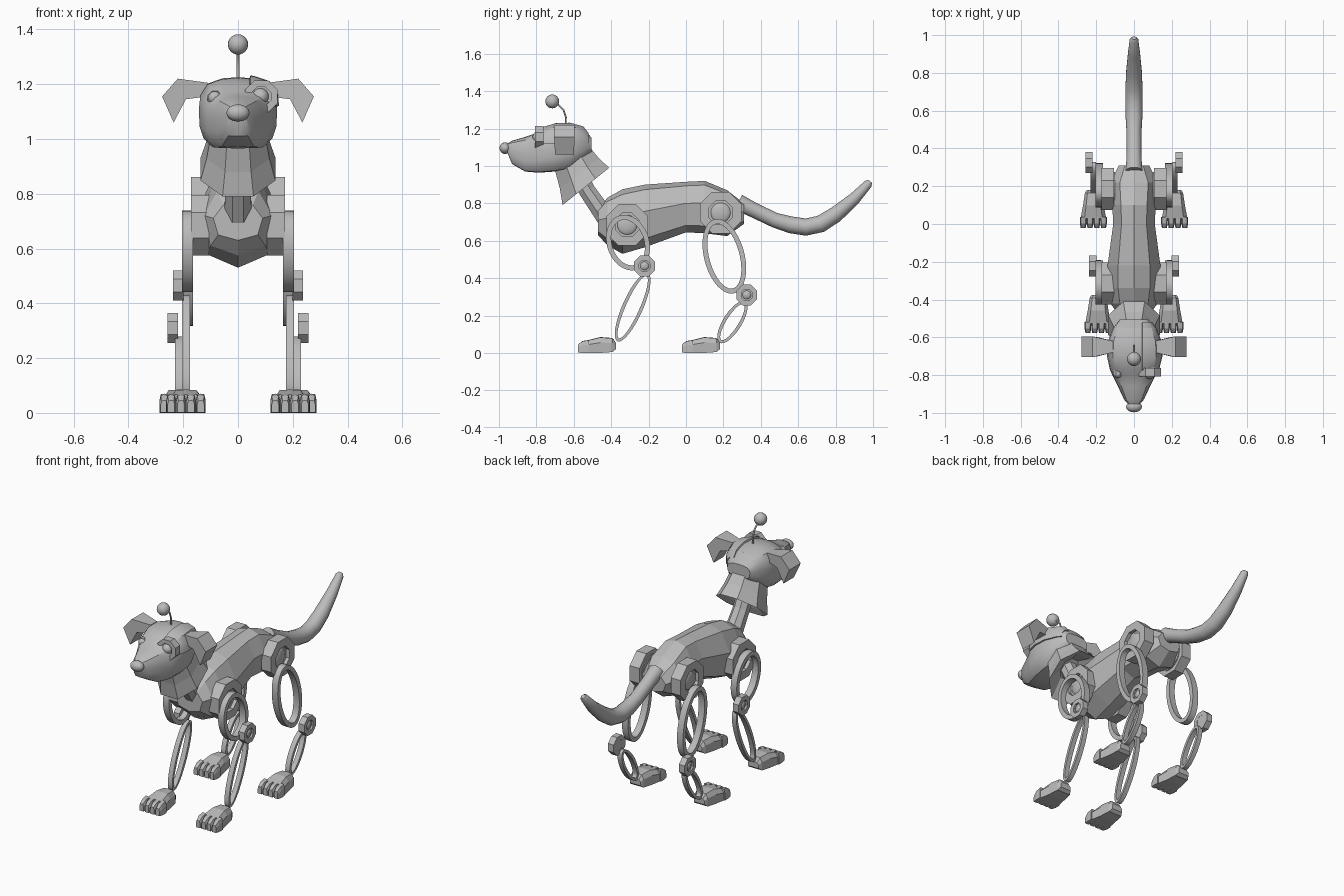
import bpy, bmesh
from math import sin, cos, pi, radians
from mathutils import Vector

cube = bpy.data.objects.get("Cube")
if cube:
    bpy.data.objects.remove(cube)

GREY = (0.5, 0.5, 0.5, 1)
mat = bpy.data.materials.new("plain grey")
mat.use_nodes = True
mat.diffuse_color = GREY
mat.node_tree.nodes["Principled BSDF"].inputs["Base Color"].default_value = GREY


def finish(name, bm, smooth=None):
    bmesh.ops.recalc_face_normals(bm, faces=bm.faces)
    me = bpy.data.meshes.new(name)
    bm.to_mesh(me)
    bm.free()
    me.materials.append(mat)
    if smooth:
        for p in me.polygons:
            p.use_smooth = True
        me.set_sharp_from_angle(angle=radians(smooth))
    ob = bpy.data.objects.new(name, me)
    bpy.context.collection.objects.link(ob)
    return ob


def loft_mesh(rings, closed=False):
    """Skin a list of equal point rings; cap the ends unless closed."""
    bm = bmesh.new()
    rows = [[bm.verts.new(p) for p in r] for r in rings]
    n = len(rows[0])
    pairs = list(zip(rows, rows[1:])) + ([(rows[-1], rows[0])] if closed else [])
    for a, b in pairs:
        for i in range(n):
            j = (i + 1) % n
            bm.faces.new((a[i], a[j], b[j], b[i]))
    if not closed:
        bm.faces.new(rows[0])
        bm.faces.new(rows[-1])
    return bm


def stations(half, rows, x=0, y=0):
    """Rings across y from a half profile and rows of (y, half width, top, bottom)."""
    full = half + [(-a, b) for a, b in reversed(half) if a > 0]
    return [[(x + w * a, y + sy, (t + b) / 2 + c * (t - b) / 2) for a, c in full]
            for sy, w, t, b in rows]


def hoop(name, centre, ru, rv, band, thick, tilt=0, n=32, axis="x", smooth=40):
    """Flat elliptical band with a hole, facing along the axis."""
    rings = []
    c, s = cos(radians(tilt)), sin(radians(tilt))
    for i in range(n):
        t = 2 * pi * (i + 0.5) / n
        ring = []
        for inset, w in ((0, -1), (0, 1), (band, 1), (band, -1)):
            a, b, d = (ru - inset) * cos(t), (rv - inset) * sin(t), w * thick / 2
            u, v = a * c - b * s, a * s + b * c
            off = (d, u, v) if axis == "x" else (u, d, v)
            ring.append(Vector(centre) + Vector(off))
        rings.append(ring)
    return finish(name, loft_mesh(rings, True), smooth)


def ball(name, centre, size):
    bm = bmesh.new()
    bmesh.ops.create_uvsphere(bm, u_segments=20, v_segments=12, radius=1)
    bmesh.ops.scale(bm, vec=size, verts=bm.verts)
    bmesh.ops.translate(bm, vec=centre, verts=bm.verts)
    return finish(name, bm, 60)


def tube(name, path, n, smooth=50):
    """Round tube in the centre plane through (y, z, radius) points."""
    rings = []
    for i, (y, z, r) in enumerate(path):
        a, b = path[max(i - 1, 0)], path[min(i + 1, len(path) - 1)]
        d = Vector((0, b[0] - a[0], b[1] - a[1])).normalized()
        up = Vector((0, -d.z, d.y))
        rings.append([Vector((r * cos(2 * pi * (k + .5) / n), y, z)) + up * r * sin(2 * pi * (k + .5) / n)
                      for k in range(n)])
    return finish(name, loft_mesh(rings), smooth)


# Faceted torso
torso_half = [(0, 1), (.6, .84), (1, .15), (.8, -.72), (0, -1)]
finish("torso", loft_mesh(stations(torso_half, [
    (-.47, .09, .77, .63), (-.42, .125, .83, .575), (-.34, .14, .875, .53),
    (-.22, .14, .9, .565), (0, .11, .915, .645), (.1, .115, .92, .64),
    (.22, .125, .87, .625), (.31, .08, .8, .69)])))

# Neck and flared collar
tube("neck", [(-.59, .99, .05), (-.53, .87, .048), (-.42, .71, .055)], 8, None)


def tilted(y, z, dy, dz, w):
    pts = []
    for k in range(8):
        t = 2 * pi * (k + .5) / 8
        pts.append((w * cos(t) * 1.08, y + dy * sin(t) * 1.08, z + dz * sin(t) * 1.08))
    return pts


finish("collar", loft_mesh([
    tilted(-.605, 1.035, .095, .06, .1), tilted(-.57, .96, .105, .08, .115),
    tilted(-.535, .89, .125, .1, .137), tilted(-.545, .91, .1, .08, .11),
    tilted(-.57, .96, .05, .04, .05)]))

# Head
head_half = [(0, 1), (.4, .97), (.78, .82), (.96, .5), (1, .1), (.98, -.4), (.88, -.75), (.68, -.97), (0, -1)]
head_rows = [
    (-.955, .03, 1.12, 1.07), (-.93, .052, 1.135, 1.01), (-.86, .085, 1.155, .97),
    (-.8, .115, 1.175, .965), (-.77, .128, 1.2, .965), (-.7, .143, 1.222, .97),
    (-.62, .138, 1.225, .985), (-.55, .11, 1.205, 1.03), (-.505, .075, 1.15, 1.075)]
finish("head", loft_mesh(stations(head_half, head_rows)), 32)

# Raised skull plate on the left side, trimmed from a swollen copy of the head
plate = loft_mesh(stations(head_half, [(y, w + .008, t + .009, b) for y, w, t, b in head_rows]))
for co, no in (((.045, 0, 0), (-1, 0, 0)), ((0, -.775, 0), (0, -1, 0)),
               ((0, -.52, 0), (0, 1, 0)), ((0, 0, 1.12), (0, 0, -1))):
    bmesh.ops.bisect_plane(plate, geom=plate.verts[:] + plate.edges[:] + plate.faces[:],
                           plane_co=co, plane_no=no, clear_outer=True)
rim = [e for e in plate.edges if e.is_boundary]
low = bmesh.ops.extrude_edge_only(plate, edges=rim)["geom"]
for v in low:
    if isinstance(v, bmesh.types.BMVert):
        v.co += (Vector((0, -.65, 1.1)) - v.co) * .12
finish("skull_plate", plate, 32)

# Nose, eyes and antenna
ball("nose", (0, -.967, 1.095), (.042, .03, .031))
ball("right_eye", (-.085, -.79, 1.15), (.025, .025, .025))
hoop("right_eye_rim", (-.085, -.785, 1.15), .028, .028, .01, .025, n=8, axis="y", smooth=None)
hoop("left_eye_rim", (.085, -.785, 1.155), .064, .064, .026, .045, n=8, axis="y", smooth=None)
hoop("left_eye_socket", (.085, -.775, 1.155), .042, .042, .04, .03, n=16, axis="y")
ball("left_eye", (.082, -.79, 1.155), (.03, .03, .03))
tube("antenna_stalk", [(-.645, 1.2, .005), (-.642, 1.26, .005), (-.655, 1.3, .005),
                       (-.68, 1.325, .005), (-.715, 1.34, .005)], 8)
ball("antenna_ball", (0, -.715, 1.345), (.037, .037, .037))

# Tail
tube("tail", [(.28, .805, .045), (.36, .765, .04), (.475, .71, .04), (.56, .685, .045),
              (.64, .673, .046), (.72, .69, .046), (.8, .74, .043), (.9, .825, .033),
              (.975, .905, .023), (.985, .917, .012)], 14)

# Toes and foot profile
sole_half = [(0, 1), (.7, .95), (1, .3), (1, -1), (0, -1)]
foot_rows = [(.103, .035, .055, .02), (.085, .045, .08, .005), (.02, .055, .085, 0), (-.05, .068, .068, 0)]
toe_rows = [(-.04, .018, .07, 0), (-.075, .0175, .064, 0), (-.1, .013, .045, .002)]

for side, s in (("left", 1), ("right", -1)):
    # Folded ear
    outline = [(.11, 1.205), (.22, 1.22), (.277, 1.155), (.235, 1.06), (.19, 1.145), (.11, 1.155)]
    depth = [.03, .055, .055, .05, .05, .03]
    finish(side + "_ear", loft_mesh([[(s * x, -.65 + k * d, z) for (x, z), d in zip(outline, depth)]
                                     for k in (-1, 1)]))

    # Legs: hip (y, z), thigh hoop, knee, shin hoop and foot
    for end, hip, thigh, knee, shin, foot in (
            ("front", (-.315, .685), (.185, -.31, .59, .113, .152, 18), (.218, -.222, .465),
             (.19, -.285, .245, .055, .2, -24), (.19, -.478)),
            ("back", (.185, .75), (.185, .205, .517, .108, .205, 15), (.238, .325, .31),
             (.215, .248, .165, .05, .13, -32), (.215, .078))):
        tag = end + "_" + side + "_"
        y, z = hip
        hoop(tag + "hip", (s * .138, y, z), .12, .12, .052, .066, n=8, smooth=None)
        hoop(tag + "hip_socket", (s * .125, y, z), .09, .09, .088, .05, n=24)
        ball(tag + "hip_cap", (s * .145, y, z), (.018, .055, .055))

        x, y, z, ru, rv, tilt = thigh
        hoop(tag + "thigh", (s * x, y, z), ru, rv, .027, .04, tilt, 36)

        x, y, z = knee
        hoop(tag + "knee", (s * x, y, z), .06, .06, .028, .038, n=8, smooth=None)
        hoop(tag + "knee_socket", (s * (x - .005), y, z), .04, .04, .039, .026, n=16)
        ball(tag + "knee_cap", (s * x, y, z), (.017, .026, .026))

        x, y, z, ru, rv, tilt = shin
        hoop(tag + "shin", (s * x, y, z), ru, rv, .018, .03, tilt, 36)

        x, y = foot
        finish(tag + "foot", loft_mesh(stations(sole_half, foot_rows, s * x, y)))
        for k in range(4):
            toe_x = s * x + (k - 1.5) * .036
            finish(tag + "toe_%d" % (k + 1), loft_mesh(stations(sole_half, toe_rows, toe_x, y)))
